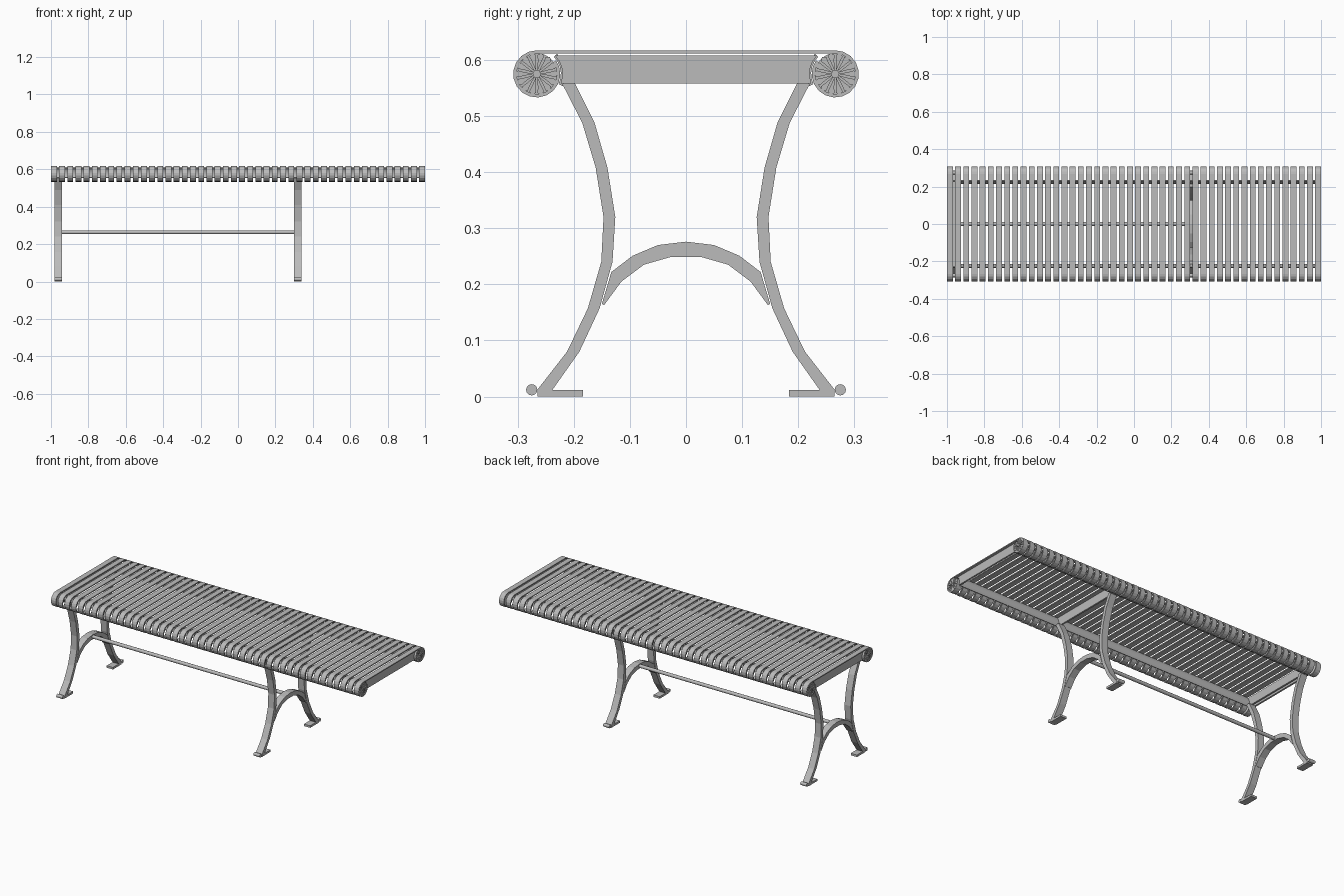
import bpy, bmesh, math

cube = bpy.data.objects.get("Cube")
if cube:
    bpy.data.objects.remove(cube)

metal = bpy.data.materials.new("grey_metal")
metal.use_nodes = True
metal.diffuse_color = (0.5, 0.5, 0.5, 1)
metal.node_tree.nodes["Principled BSDF"].inputs["Base Color"].default_value = (0.5, 0.5, 0.5, 1)

ROLL_Y, ROLL_Z, ROLL_R = 0.266, 0.575, 0.042
LEG_X = (-0.962, 0.32)


def finish(name, bm):
    bmesh.ops.recalc_face_normals(bm, faces=bm.faces)
    mesh = bpy.data.meshes.new(name)
    bm.to_mesh(mesh)
    bm.free()
    mesh.materials.append(metal)
    obj = bpy.data.objects.new(name, mesh)
    bpy.context.scene.collection.objects.link(obj)
    return obj


def band(name, side_a, side_b, x0, x1):
    """Solid bar between two matching (y, z) outlines, extruded along x."""
    bm = bmesh.new()
    rows = [[bm.verts.new((x, y, z)) for x, (y, z) in
             ((x0, a), (x1, a), (x1, b), (x0, b))] for a, b in zip(side_a, side_b)]
    for r, s in zip(rows, rows[1:]):
        for i in range(4):
            j = (i + 1) % 4
            bm.faces.new((r[i], r[j], s[j], s[i]))
    bm.faces.new(rows[0])
    bm.faces.new(rows[-1])
    return finish(name, bm)


def flip(points, side):
    return [(side * y, z) for y, z in points]


def arc(radius, start, end, steps):
    """Arc about the centre of the roll on the +y side."""
    angles = [math.radians(start + (end - start) * i / steps) for i in range(steps + 1)]
    return [(ROLL_Y + radius * math.cos(a), ROLL_Z + radius * math.sin(a)) for a in angles]


def rod(name, y, z, radius, x0, x1, sides=12):
    ring = [(radius * math.cos(math.tau * i / sides), radius * math.sin(math.tau * i / sides))
            for i in range(sides)]
    bm = bmesh.new()
    ends = [[bm.verts.new((x, y + a, z + b)) for a, b in ring] for x in (x0, x1)]
    for i in range(sides):
        j = (i + 1) % sides
        bm.faces.new((ends[0][i], ends[0][j], ends[1][j], ends[1][i])).smooth = True
    for end in ends:
        bm.faces.new(end)
    return finish(name, bm)


# Seat slats, each one strip rolled under at both ends
def slat_side(radius):
    right = arc(radius, 90, -215, 15)
    return flip(right, -1)[::-1] + right


COUNT, SLAT_W = 46, 0.031
pitch = (2 - SLAT_W) / (COUNT - 1)
slats = band("seat_slats", slat_side(ROLL_R), slat_side(ROLL_R - 0.006), -1, -1 + SLAT_W)
array = slats.modifiers.new("repeat", 'ARRAY')
array.count = COUNT
array.use_relative_offset = False
array.use_constant_offset = True
array.constant_offset_displace = (pitch, 0, 0)

# Long rails hugging the inside of each roll
for side, label in ((1, "back"), (-1, "front")):
    band(label + "_rail", flip(arc(0.051, 135, 205, 5), side),
         flip(arc(0.043, 135, 205, 5), side), -0.985, 0.985)

# Cross plates under the slats, at both ends and above the inner legs
concave = arc(0.046, 135, 202, 4)
for name, x in (("left_end_plate", 0.985), ("right_end_plate", -0.985),
                ("inner_cross_plate", LEG_X[1]), ("outer_cross_plate", LEG_X[0])):
    band(name, flip(concave, -1), concave, x - 0.005, x + 0.005)


# Rosette caps closing the rolls
def rosette(name, x_sign, y):
    bm = bmesh.new()
    petals = 14
    outline = [(0.007, 0.1), (0.024, 0.32), (0.034, 0.4), (0.038, 0),
               (0.034, -0.4), (0.024, -0.32), (0.007, -0.1)]
    for i in range(petals):
        rings = []
        for x in (0.986, 0.998):
            ring = []
            for r, w in outline:
                a = math.tau * (i + w) / petals
                ring.append(bm.verts.new((x_sign * x, y + r * math.cos(a), ROLL_Z + r * math.sin(a))))
            rings.append(ring)
            bm.faces.new(ring)
        for k in range(len(outline)):
            j = (k + 1) % len(outline)
            bm.faces.new((rings[0][k], rings[0][j], rings[1][j], rings[1][k]))
    finish(name, bm)


for x_sign, x_label in ((1, "left"), (-1, "right")):
    for side, label in ((1, "back"), (-1, "front")):
        tag = f"{label}_{x_label}"
        rosette(tag + "_rosette", x_sign, side * ROLL_Y)
        rod(tag + "_cap", side * ROLL_Y, ROLL_Z, 0.037, x_sign * 0.98, x_sign * 0.993, 20)
        rod(tag + "_hub", side * ROLL_Y, ROLL_Z, 0.007, x_sign * 0.985, x_sign)

# Curved legs with feet, and the arch joining each pair
leg_in = [(0.199, 0.56), (0.163, 0.488), (0.14, 0.408), (0.126, 0.32),
          (0.131, 0.24), (0.154, 0.157), (0.19, 0.08), (0.238, 0.012), (0.238, 0)]
leg_out = [(0.222, 0.56), (0.185, 0.488), (0.161, 0.408), (0.147, 0.32),
           (0.151, 0.24), (0.175, 0.157), (0.212, 0.08), (0.265, 0.012), (0.265, 0)]
arch_top = [(0, 0.276), (0.05, 0.27), (0.095, 0.251), (0.133, 0.222), (0.15, 0.165)]
arch_low = [(0, 0.249), (0.026, 0.249), (0.075, 0.235), (0.115, 0.205), (0.146, 0.163)]


def full(half):
    return flip(half, -1)[:0:-1] + half


for x, x_label in zip(LEG_X, ("right", "left")):
    x0, x1 = x - 0.02, x + 0.02
    for side, label in ((1, "back"), (-1, "front")):
        tag = f"{label}_{x_label}"
        band(tag + "_leg", flip(leg_in, side), flip(leg_out, side), x0, x1)
        foot = [(0.184, 0), (0.262, 0)], [(0.184, 0.012), (0.262, 0.012)]
        band(tag + "_foot", flip(foot[0], side), flip(foot[1], side), x0, x1)
        rod(tag + "_toe", side * 0.275, 0.012, 0.01, x0, x1)
    band(x_label + "_arch", full(arch_top), full(arch_low), x0, x1)

# Stretcher between the arches
rod("stretcher", 0, 0.263, 0.01, LEG_X[0], LEG_X[1])
